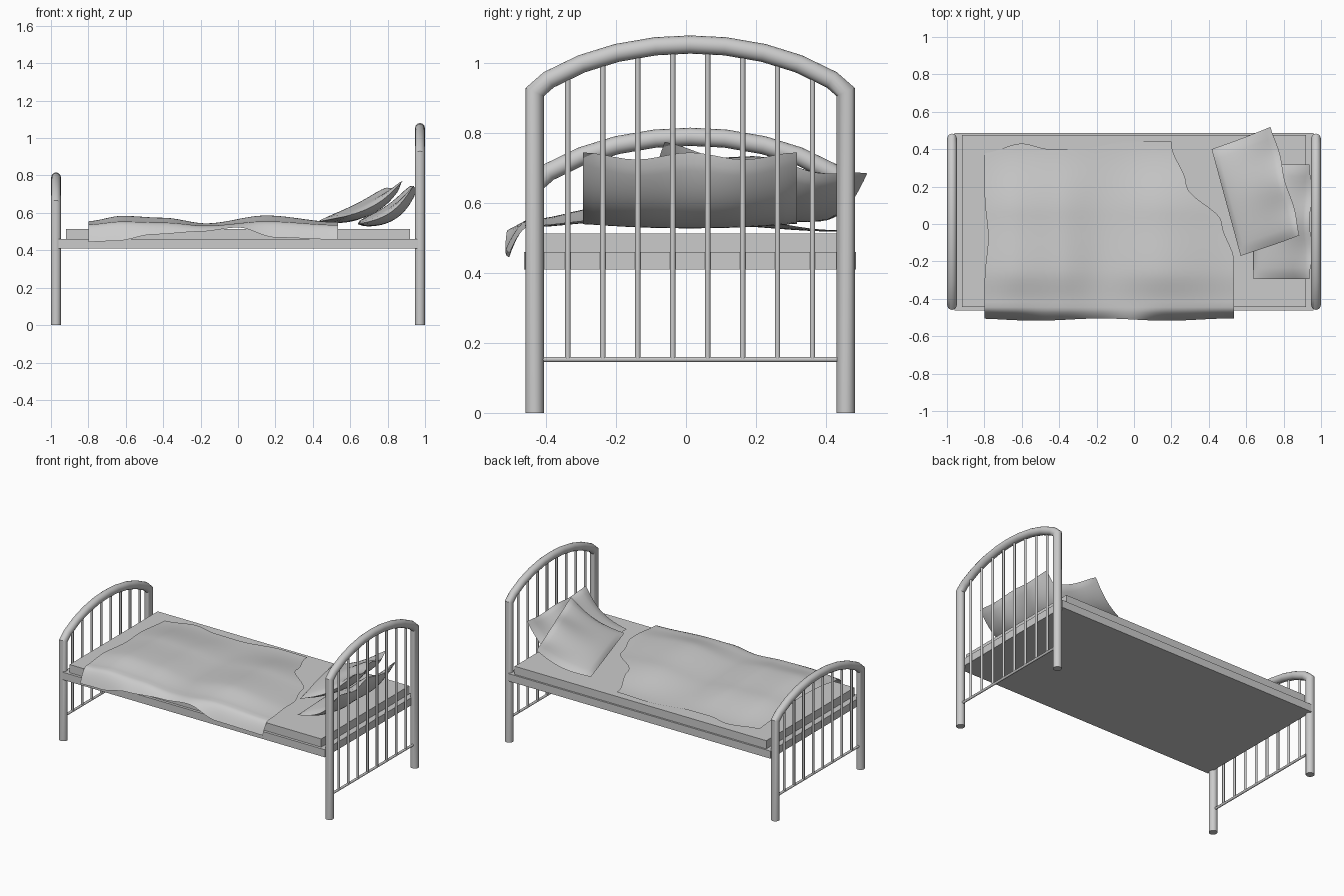
import bpy, bmesh, math
from mathutils import Vector

if "Cube" in bpy.data.objects:
    bpy.data.objects.remove(bpy.data.objects["Cube"])

CY = 0.012  # bed centre line in y


def finish(name, bm, smooth=True):
    me = bpy.data.meshes.new(name)
    bmesh.ops.recalc_face_normals(bm, faces=bm.faces)
    bm.to_mesh(me)
    bm.free()
    ob = bpy.data.objects.new(name, me)
    bpy.context.collection.objects.link(ob)
    if smooth:
        bpy.ops.object.select_all(action='DESELECT')
        ob.select_set(True)
        bpy.context.view_layer.objects.active = ob
        bpy.ops.object.shade_smooth_by_angle(angle=math.radians(40))
    return ob


def box(name, lo, hi):
    bm = bmesh.new()
    bmesh.ops.create_cube(bm, size=1)
    for v in bm.verts:
        v.co = [(a + b) / 2 + c * (b - a) for a, b, c in zip(lo, hi, v.co)]
    return finish(name, bm, False)


def tube(name, x, pts, r, n=16):
    """Capped round tube swept along (y, z) points in the plane at x."""
    bm = bmesh.new()
    pts = [Vector((x, y, z)) for y, z in pts]
    rings = []
    for i, p in enumerate(pts):
        a = (p - pts[i - 1]).normalized() if i else None
        b = (pts[i + 1] - p).normalized() if i < len(pts) - 1 else None
        t = ((a or b) + (b or a)).normalized()
        side = t.cross(Vector((1, 0, 0)))
        k = 1 / t.dot(b or a)
        rings.append([bm.verts.new(p + r * (math.cos(q) * Vector((1, 0, 0)) + k * math.sin(q) * side))
                      for q in (2 * math.pi * j / n for j in range(n))])
    for r0, r1 in zip(rings, rings[1:]):
        for j in range(n):
            bm.faces.new((r0[j], r0[(j + 1) % n], r1[(j + 1) % n], r1[j]))
    bm.faces.new(rings[0])
    bm.faces.new(rings[-1])
    return finish(name, bm)


def lerp(table, x):
    """Smooth interpolation through (x, value) pairs."""
    if x <= table[0][0]:
        return table[0][1]
    for (x0, a), (x1, b) in zip(table, table[1:]):
        if x <= x1:
            t = (x - x0) / (x1 - x0)
            return a + (b - a) * t * t * (3 - 2 * t)
    return table[-1][1]


# head and foot ends: arched tube, vertical bars and a low rail
half = [(0.445, 0.918), (0.405, 0.953), (0.31, 0.999), (0.21, 1.03), (0.10, 1.049), (0.0, 1.054)]
for name, x, drop in (("headboard", 0.973, 0), ("footboard", -0.973, 0.264)):
    arch = [(CY - y, z - drop) for y, z in half] + [(CY + y, z - drop) for y, z in half[-2::-1]]
    path = [(arch[0][0], 0)] + arch + [(arch[-1][0], 0)]
    tube(name + "_arch", x, path, 0.026)
    tube(name + "_rail", x, [(CY - 0.44, 0.153), (CY + 0.44, 0.153)], 0.008, 10)
    for i in range(8):
        y = CY + (i - 3.5) * 0.1
        d = abs(y - CY)
        for (y1, z1), (y0, z0) in zip(half, half[1:]):
            if y0 <= d <= y1:
                top = z0 + (z1 - z0) * (d - y0) / (y1 - y0) - drop
        tube(f"{name}_bar_{i + 1}", x, [(y, 0.153), (y, top)], 0.008, 10)

# frame and mattress
box("bed_frame", (-0.96, -0.463, 0.41), (0.96, 0.487, 0.46))
box("mattress", (-0.92, -0.445, 0.455), (0.92, 0.475, 0.514))

# blanket: wavy sheet, hanging over the front side
crest = [(-0.8, 0.04), (-0.62, 0.068), (-0.4, 0.058), (-0.17, 0.028), (0.15, 0.07), (0.53, 0.035)]
hem = [(-0.8, 0.445), (-0.65, 0.45), (-0.45, 0.485), (-0.2, 0.50), (0.0, 0.522), (0.2, 0.468), (0.53, 0.457)]
head_edge = [(-0.2, 0.535), (0.0, 0.47), (0.2, 0.28), (0.42, 0.2)]
back_edge = [(-0.8, 0.38), (-0.6, 0.43), (-0.45, 0.40), (-0.3, 0.40), (0.0, 0.445), (0.2, 0.44)]
swell = [(-0.44, 0.55), (-0.25, 1.0), (0.05, 0.8), (0.43, 0.1)]
bm = bmesh.new()
NU, NV = 48, 36
grid = []
for i in range(NU + 1):
    u = i / NU
    row = []
    for j in range(NV + 1):
        v = max(0, (j - 6) / (NV - 6))
        y = -0.445 + v * 0.875
        x0 = -0.8 + 0.02 * math.exp(-((y + 0.05) / 0.15) ** 2)
        x = x0 + (lerp(head_edge, y) - x0) * u
        y = -0.445 + v * (lerp(back_edge, x) + 0.445)
        z = 0.516 + lerp(crest, x) * lerp(swell, y)
        if j < 6:  # hanging part
            s = (6 - j) / 6
            z += (lerp(hem, x) - z) * s ** 1.5
            y = -0.445 - (0.066 + 0.006 * math.sin(x * 9)) * s ** 0.8
        row.append(bm.verts.new((x, y, z)))
    grid.append(row)
for i in range(NU):
    for j in range(NV):
        bm.faces.new((grid[i][j], grid[i + 1][j], grid[i + 1][j + 1], grid[i][j + 1]))
finish("blanket", bm)


def pillow(name, corners, thick, sag, n=20):
    """Puffed cushion over four corners (low a, low b, high b, high a), curved along its slope."""
    a, b, c, d = map(Vector, corners)
    nrm = (b - a).cross(d - a).normalized()
    if nrm.z < 0:
        nrm = -nrm
    bm = bmesh.new()
    layers = []
    for sgn in (1, -1):
        g = []
        for i in range(n + 1):
            for j in range(n + 1):
                u, v = i / n, j / n
                p = a.lerp(b, u).lerp(d.lerp(c, u), v)
                puff = (math.sin(math.pi * u) * math.sin(math.pi * v)) ** 0.5 if 0 < i < n and 0 < j < n else 0
                ends = 0.012 * math.cos(4 * math.pi * u)
                p += nrm * (sgn * thick * puff - sag * math.sin(math.pi * v) + ends * v * v)
                g.append(bm.verts.new(p))
        for i in range(n):
            for j in range(n):
                k = i * (n + 1) + j
                bm.faces.new((g[k], g[k + 1], g[k + n + 2], g[k + n + 1]))
    bmesh.ops.remove_doubles(bm, verts=bm.verts, dist=0.0005)
    finish(name, bm)


# two pillows leaning at the head
pillow("back_pillow", [(0.64, -0.295, 0.54), (0.64, 0.318, 0.54), (0.945, 0.318, 0.735), (0.945, -0.295, 0.735)],
       0.042, 0.045)
pillow("front_pillow", [(0.57, -0.17, 0.58), (0.415, 0.40, 0.55), (0.735, 0.52, 0.675), (0.89, -0.06, 0.765)],
       0.042, 0.03)
